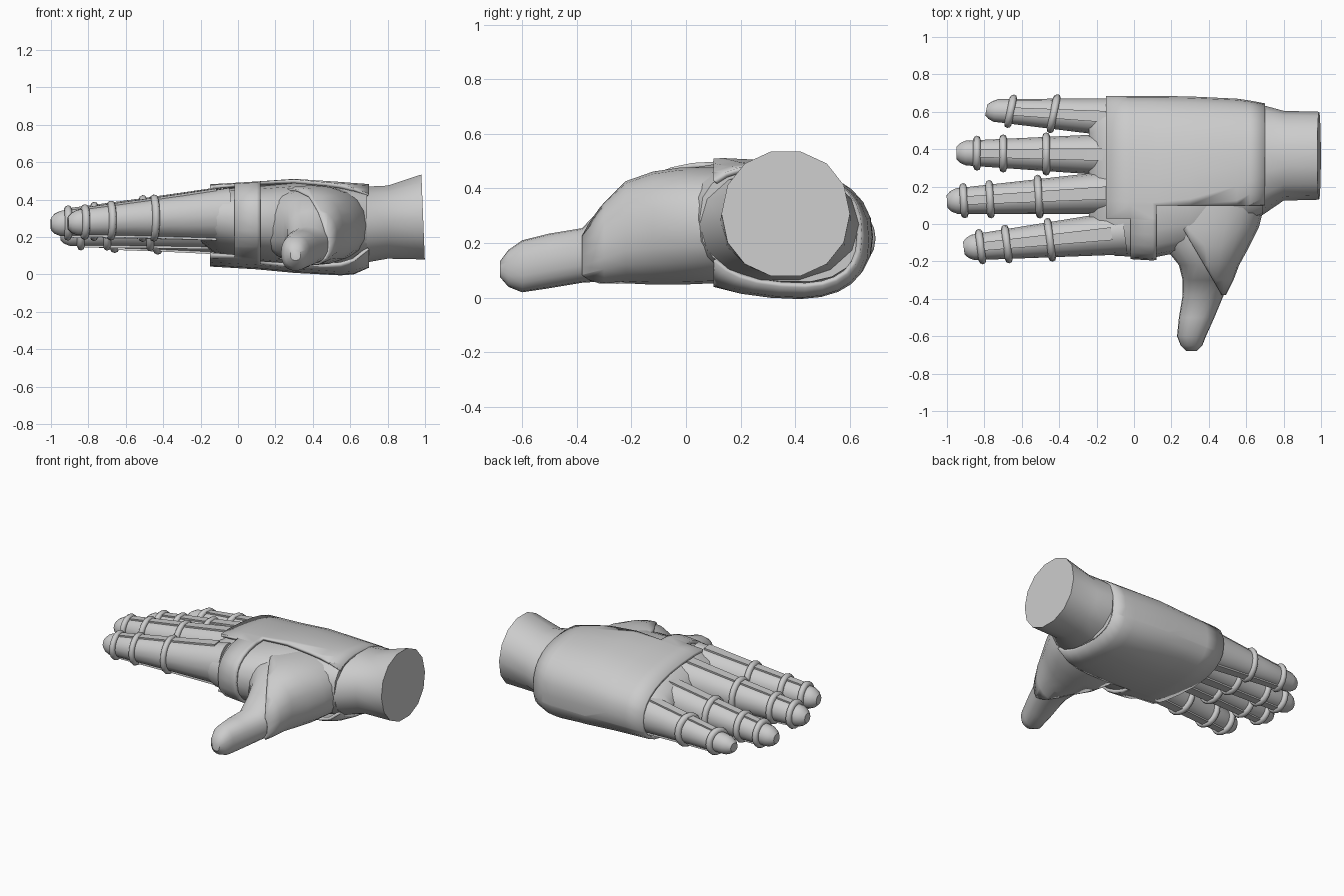
import bpy, bmesh, math
from mathutils import Vector

if "Cube" in bpy.data.objects:
    bpy.data.objects.remove(bpy.data.objects["Cube"])

grey = bpy.data.materials.new("plain_grey")
grey.use_nodes = True
grey.diffuse_color = (0.6, 0.6, 0.6, 1)
grey.node_tree.nodes["Principled BSDF"].inputs["Base Color"].default_value = (0.6, 0.6, 0.6, 1)


def finish(bm, name, angle=40):
    bmesh.ops.recalc_face_normals(bm, faces=bm.faces)
    mesh = bpy.data.meshes.new(name)
    bm.to_mesh(mesh)
    bm.free()
    ob = bpy.data.objects.new(name, mesh)
    bpy.context.collection.objects.link(ob)
    mesh.materials.append(grey)
    bpy.ops.object.select_all(action='DESELECT')
    ob.select_set(True)
    bpy.context.view_layer.objects.active = ob
    bpy.ops.object.shade_smooth_by_angle(angle=math.radians(angle))
    return ob


def skin(bm, rings, caps=True, closed=False):
    """Join rings of points with quads."""
    loops = [[bm.verts.new(p) for p in ring] for ring in rings]
    pairs = list(zip(loops, loops[1:])) + ([(loops[-1], loops[0])] if closed else [])
    n = len(loops[0])
    for a, b in pairs:
        for i in range(n):
            j = (i + 1) % n
            bm.faces.new((a[i], a[j], b[j], b[i]))
    if caps and not closed:
        bm.faces.new(loops[0])
        bm.faces.new(loops[-1][::-1])


def section(s, axis, power, shear=0.0, grow=0.0, sides=20):
    """Rounded outline from (position, low, high, bottom, top)."""
    pos, u0, u1, z0, z1 = s
    uc, zc, ru, rz = (u0 + u1) / 2, (z0 + z1) / 2, (u1 - u0) / 2 + grow, (z1 - z0) / 2 + grow
    out = []
    for i in range(sides):
        t = math.tau * i / sides
        c, w = math.cos(t), math.sin(t)
        du = math.copysign(abs(c) ** (2 / power), c) * ru
        dz = math.copysign(abs(w) ** (2 / power), w) * rz
        z = zc + dz + shear * du
        out.append((pos, uc + du, z) if axis == 'x' else (uc + du, pos, z))
    return out


def cut(bm, co, normal, clear=False):
    bmesh.ops.bisect_plane(bm, geom=bm.verts[:] + bm.edges[:] + bm.faces[:],
                           plane_co=co, plane_no=normal, clear_inner=clear)


def thicken(ob, depth):
    mod = ob.modifiers.new("thickness", 'SOLIDIFY')
    mod.thickness = depth
    mod.offset = -1


# Hand body
body = [(-0.24, -0.08, 0.6, 0.24, 0.33), (-0.19, -0.13, 0.64, 0.17, 0.4),
        (-0.1, -0.17, 0.665, 0.1, 0.45), (0.1, -0.18, 0.665, 0.06, 0.465),
        (0.3, -0.14, 0.66, 0.045, 0.485), (0.5, -0.04, 0.65, 0.04, 0.475),
        (0.69, 0.05, 0.635, 0.06, 0.47)]
bm = bmesh.new()
skin(bm, [section(s, 'x', 2.5, -0.08) for s in body])
finish(bm, "hand_body")

# Wrist
wrist = [(0.6, 0.04, 0.63, 0.055, 0.475), (0.69, 0.05, 0.635, 0.06, 0.475),
         (0.8, 0.125, 0.605, 0.08, 0.48), (0.99, 0.13, 0.6, 0.075, 0.54)]
bm = bmesh.new()
skin(bm, [section(s, 'x', 2.1, 0, 0, 14) for s in wrist])
for v in bm.verts:
    if v.co.x > 0.9:
        v.co.x += 0.04 * (0.3 - v.co.z)
finish(bm, "wrist")

# Back and palm shell with a strap between thumb and first finger
shell = [(-0.15, -0.18, 0.685, 0.05, 0.475), (0.1, -0.195, 0.685, 0.035, 0.49),
         (0.3, -0.16, 0.682, 0.015, 0.505), (0.55, -0.05, 0.67, 0.0, 0.49),
         (0.62, 0.0, 0.66, 0.005, 0.485), (0.7, 0.05, 0.645, 0.04, 0.48)]
bm = bmesh.new()
skin(bm, [section(s, 'x', 2.5, -0.09, 0, 28) for s in shell], caps=False)
for x in (-0.02, 0.12):
    cut(bm, (x, 0, 0), (1, 0, 0))
for y in (0.0, 0.03, 0.1):
    cut(bm, (0, y, 0), (0, 1, 0))
cut(bm, (0, 0, 0.15), (0, 0, 1))


def open_area(f):
    c = f.calc_center_median()
    if -0.02 < c.x < 0.12:
        return False
    if c.x < 0:
        return c.y < (0.0 if c.z < 0.15 else 0.03)
    return c.y < 0.1


bmesh.ops.delete(bm, geom=[f for f in bm.faces if open_area(f)], context='FACES')
thicken(finish(bm, "hand_shell"), 0.02)

# Thumb and its cuff
thumb = [(0.22, 0.1, 0.69, 0.09, 0.46), (0.1, 0.11, 0.685, 0.065, 0.465),
         (-0.02, 0.12, 0.655, 0.06, 0.465), (-0.12, 0.16, 0.605, 0.06, 0.45),
         (-0.22, 0.24, 0.55, 0.065, 0.415), (-0.3, 0.26, 0.52, 0.06, 0.34),
         (-0.38, 0.26, 0.48, 0.055, 0.255), (-0.5, 0.24, 0.43, 0.035, 0.235),
         (-0.6, 0.23, 0.385, 0.02, 0.21), (-0.65, 0.25, 0.365, 0.04, 0.175),
         (-0.68, 0.28, 0.335, 0.075, 0.135)]
bm = bmesh.new()
skin(bm, [section(s, 'y', 2.3) for s in thumb])
finish(bm, "thumb")
bm = bmesh.new()
skin(bm, [section(s, 'y', 2.3, 0, 0.012) for s in thumb[:7]], caps=False)
cut(bm, (0.2, 0.08, 0), (0.46, 0.27, 0), True)
thicken(finish(bm, "thumb_cuff"), 0.015)


# Fingers, each with bands and long strips
def finger(name, base, tip, r, bands, tilt):
    base, tip = Vector(base), Vector(tip)

    def around(x, a, grow):
        t = (x - base.x) / (tip.x - base.x)
        c = base.lerp(tip, t)
        k = r * (1.12 - 0.5 * t)
        dy = math.cos(a) * (k + grow)
        return Vector((x + tilt * dy, c.y + dy,
                       c.z + math.sin(a) * (k * (1.2 - 0.2 * t) + grow)))

    def hoop(x, grow, n):
        return [around(x, math.tau * i / n, grow) for i in range(n)]

    # Tapered finger with a rounded tip
    bm = bmesh.new()
    xs = [x for x in (base.x, -0.3, -0.5, -0.7) if x > tip.x + 0.1]
    rings = [hoop(x, 0, 14) for x in xs + [tip.x + 0.05]]
    rings += [hoop(tip.x + 0.02, -0.012, 14), hoop(tip.x, -r * 0.3, 14)]
    skin(bm, rings)
    finish(bm, name)
    # Bands
    for number, x in enumerate(bands):
        bm = bmesh.new()
        turns = [math.tau * k / 8 for k in range(8)]
        skin(bm, [hoop(x + 0.02 * math.cos(b), 0.004 + 0.02 * math.sin(b), 18)
                  for b in turns], closed=True)
        finish(bm, f"{name}_band_{number + 1}", 60)
    # Strips along the top and the underside
    outline = ((-0.32, -0.01), (-0.28, 0.01), (0.28, 0.01), (0.32, -0.01))
    for side, a in (("top", math.pi / 2), ("under", -math.pi / 2)):
        bm = bmesh.new()
        skin(bm, [[around(x, a + da, g) for da, g in outline]
                  for x in (-0.12, -0.3, bands[0], bands[-1])])
        finish(bm, f"{name}_{side}_strip", 30)


finger("first_finger", (-0.05, -0.045, 0.325), (-0.91, -0.13, 0.275), 0.105, (-0.45, -0.68, -0.82), -0.13)
finger("second_finger", (-0.08, 0.17, 0.325), (-1.0, 0.12, 0.27), 0.105, (-0.51, -0.77, -0.91), -0.06)
finger("third_finger", (-0.08, 0.37, 0.275), (-0.95, 0.38, 0.215), 0.102, (-0.47, -0.7, -0.84), 0.0)
finger("fourth_finger", (-0.08, 0.57, 0.235), (-0.79, 0.61, 0.2), 0.092, (-0.43, -0.66), 0.2)
